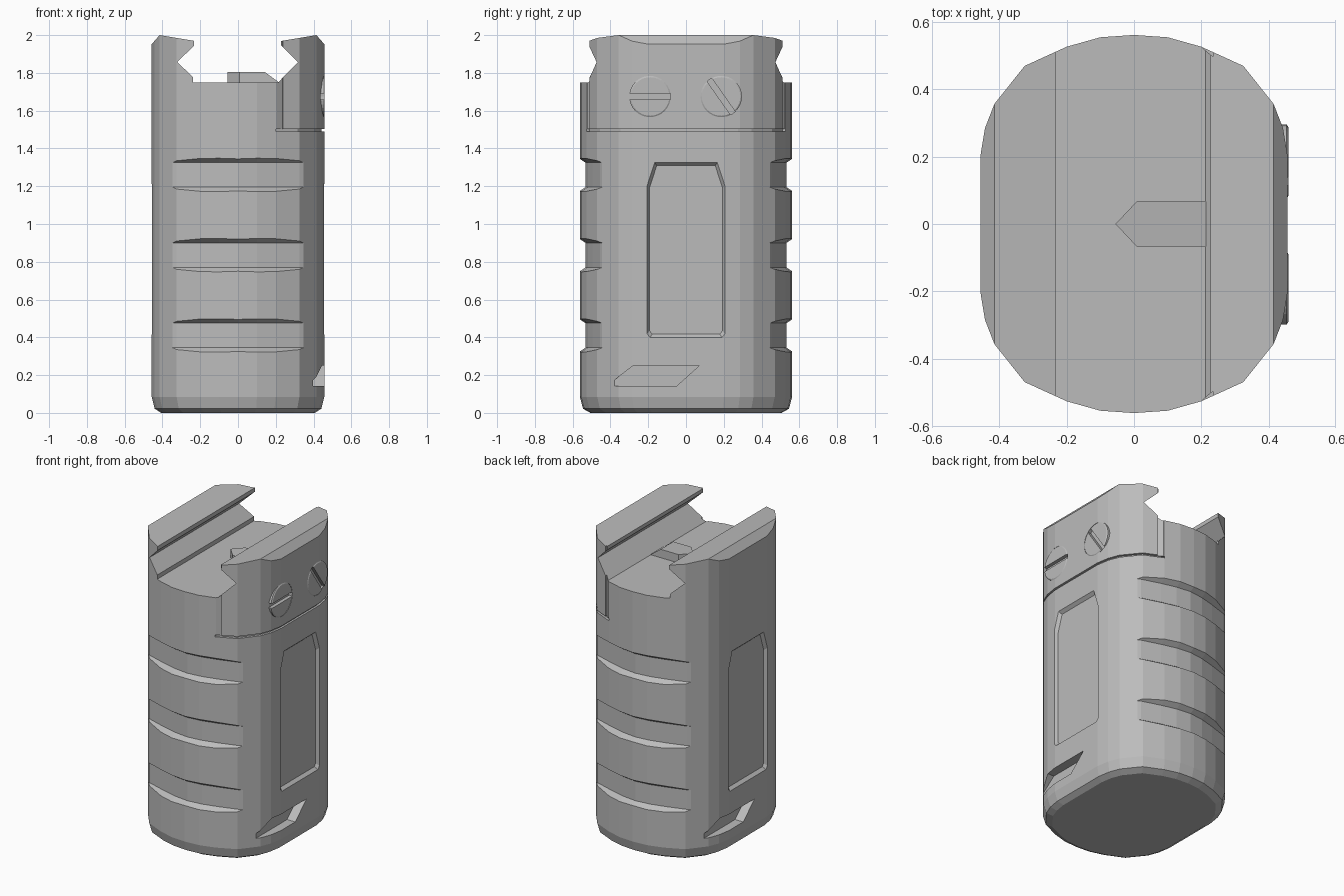
import bpy, bmesh, math
from mathutils import Matrix

if "Cube" in bpy.data.objects:
    bpy.data.objects.remove(bpy.data.objects["Cube"])

grey = bpy.data.materials.new("matte grey")
grey.use_nodes = True
GREY = (0.5, 0.5, 0.5, 1)
grey.diffuse_color = GREY
grey.node_tree.nodes["Principled BSDF"].inputs["Base Color"].default_value = GREY


def loft(name, rings):
    """Join equal-length closed rings of points into a capped solid."""
    bm = bmesh.new()
    loops = [[bm.verts.new(p) for p in ring] for ring in rings]
    n = len(loops[0])
    for a, b in zip(loops, loops[1:]):
        for i in range(n):
            j = (i + 1) % n
            bm.faces.new((a[i], a[j], b[j], b[i]))
    bm.faces.new(loops[0][::-1])
    bm.faces.new(loops[-1])
    bmesh.ops.recalc_face_normals(bm, faces=bm.faces)
    mesh = bpy.data.meshes.new(name)
    bm.to_mesh(mesh)
    bm.free()
    mesh.materials.append(grey)
    obj = bpy.data.objects.new(name, mesh)
    bpy.context.collection.objects.link(obj)
    return obj


def carve(target, cutter, operation='DIFFERENCE'):
    """Apply a boolean and discard the cutter."""
    mod = target.modifiers.new("carve", 'BOOLEAN')
    mod.operation, mod.solver, mod.object = operation, 'EXACT', cutter
    deps = bpy.context.evaluated_depsgraph_get()
    mesh = bpy.data.meshes.new_from_object(target.evaluated_get(deps))
    target.modifiers.clear()
    target.data = mesh
    bpy.data.objects.remove(cutter)


def turn(points, s):
    """Half turn about the vertical axis when s is -1."""
    return [(x * s, y * s, z) for x, y, z in points]


# Rounded body outline, mirrored from one quarter
quarter = [(0.457, 0.2), (0.443, 0.285), (0.415, 0.357), (0.325, 0.47),
           (0.2, 0.527), (0.1, 0.555)]
half = quarter + [(0, 0.562)] + [(-x, y) for x, y in quarter[::-1]]
outline = half + [(-x, -y) for x, y in half]

# Body with chamfered foot
body = loft("grip_body", [[(x * sx, y * sy, z) for x, y in outline]
                          for sx, sy, z in ((0.89, 0.9, 0), (0.965, 0.97, 0.022),
                                            (1, 1, 0.085), (1, 1, 2.1))])

# Dovetail channel and sloped rail tops
profile = [(-0.6, -0.1), (0.6, -0.1), (0.6, 1.78), (0.457, 1.952), (0.415, 2),
           (0.228, 1.969), (0.228, 1.945), (0.318, 1.857), (0.213, 1.75),
           (-0.238, 1.75), (-0.238, 1.778), (-0.322, 1.857), (-0.234, 1.943),
           (-0.234, 1.97), (-0.415, 2), (-0.457, 1.952), (-0.6, 1.78)]
carve(body, loft("channel", [[(x, y, z) for x, z in profile] for y in (-1, 1)]),
      'INTERSECT')

# Three finger grooves on the front and on the back
floor = [(0.39, 0.42), (0.325, 0.455), (0.2, 0.494), (0.1, 0.52)]
floor = floor + [(0, 0.532)] + [(-x, y) for x, y in floor[::-1]]
for s in (1, -1):
    for zc in (0.41, 0.835, 1.26):
        rings = [turn([(x, y, zc - 0.065), (x, y + 0.09, zc - 0.125),
                       (x, y + 0.09, zc + 0.125), (x, y, zc + 0.065)], s)
                 for x, y in floor]
        carve(body, loft("groove", rings))

# Recessed side panels with sloped walls, and slanted slots below them
panel = [(-0.19, -0.463), (0.19, -0.463), (0.206, -0.445), (0.206, 0.34),
         (0.165, 0.463), (-0.165, 0.463), (-0.206, 0.34), (-0.206, -0.445)]
slot = [(-0.42, 0.142), (-0.05, 0.142), (0.07, 0.25), (-0.28, 0.25)]
for s in (1, -1):
    rings = [turn([(x, y * ky, 0.863 + z * kz) for y, z in panel], s)
             for x, ky, kz in ((0.437, 0.94, 0.962), (0.477, 1.06, 1.038))]
    carve(body, loft("panel", rings))
    carve(body, loft("slot", [turn([(x, y, z) for y, z in slot], s)
                              for x in (0.397, 0.6)]))

# Seam under the clamp, following the outline
right = [(x, -y) for x, y in quarter[-2::-1]] + quarter[:-1]
carve(body, loft("seam", [[(x * k, y * k, z) for k, z in
                           ((0.97, 1.489), (1.1, 1.489), (1.1, 1.503), (0.97, 1.503))]
                          for x, y in right]))

# Upright notches where the clamp meets the body
for s in (1, -1):
    notch = [(0.203, 0.56), (0.205, 0.522), (0.235, 0.497), (0.245, 0.56)]
    carve(body, loft("notch", [[(x, y * s, z) for x, y in notch]
                               for z in (1.489, 2.1)]))

# Slotted clamp screws
for label, yc, angle in (("front", -0.19, 0), ("rear", 0.186, math.radians(-55))):
    circle = [(math.cos(t), math.sin(t)) for t in
              (2 * math.pi * i / 32 for i in range(32))]
    screw = loft(label + "_clamp_screw",
                 [[(x, r * c, r * d) for c, d in circle]
                  for x, r in ((0.37, 0.11), (0.454, 0.11), (0.459, 0.102))])
    box = [(-0.2, -0.015), (0.2, -0.015), (0.2, 0.015), (-0.2, 0.015)]
    cutter = loft("driver_slot", [[(x, y, z) for y, z in box] for x in (0.435, 0.5)])
    cutter.data.transform(Matrix.Rotation(angle, 4, 'X'))
    carve(screw, cutter)
    # Clear the body behind each driver slot
    pocket = loft("pocket", [[(x, 0.109 * c, 0.109 * d) for c, d in circle]
                             for x in (0.38, 0.5)])
    for part in (screw, pocket):
        part.data.transform(Matrix.Translation((0, yc, 1.675)))
    carve(body, pocket)

# Pointed recoil stop in the channel, ramped towards the clamp
stop = [(-0.055, 0), (0.008, -0.067), (0.14, -0.067), (0.214, -0.067),
        (0.214, 0.067), (0.14, 0.067), (0.008, 0.067)]
loft("recoil_stop", [[(x, y, 1.74) for x, y in stop],
                     [(x, y, 1.752 if x > 0.2 else 1.806) for x, y in stop]])
